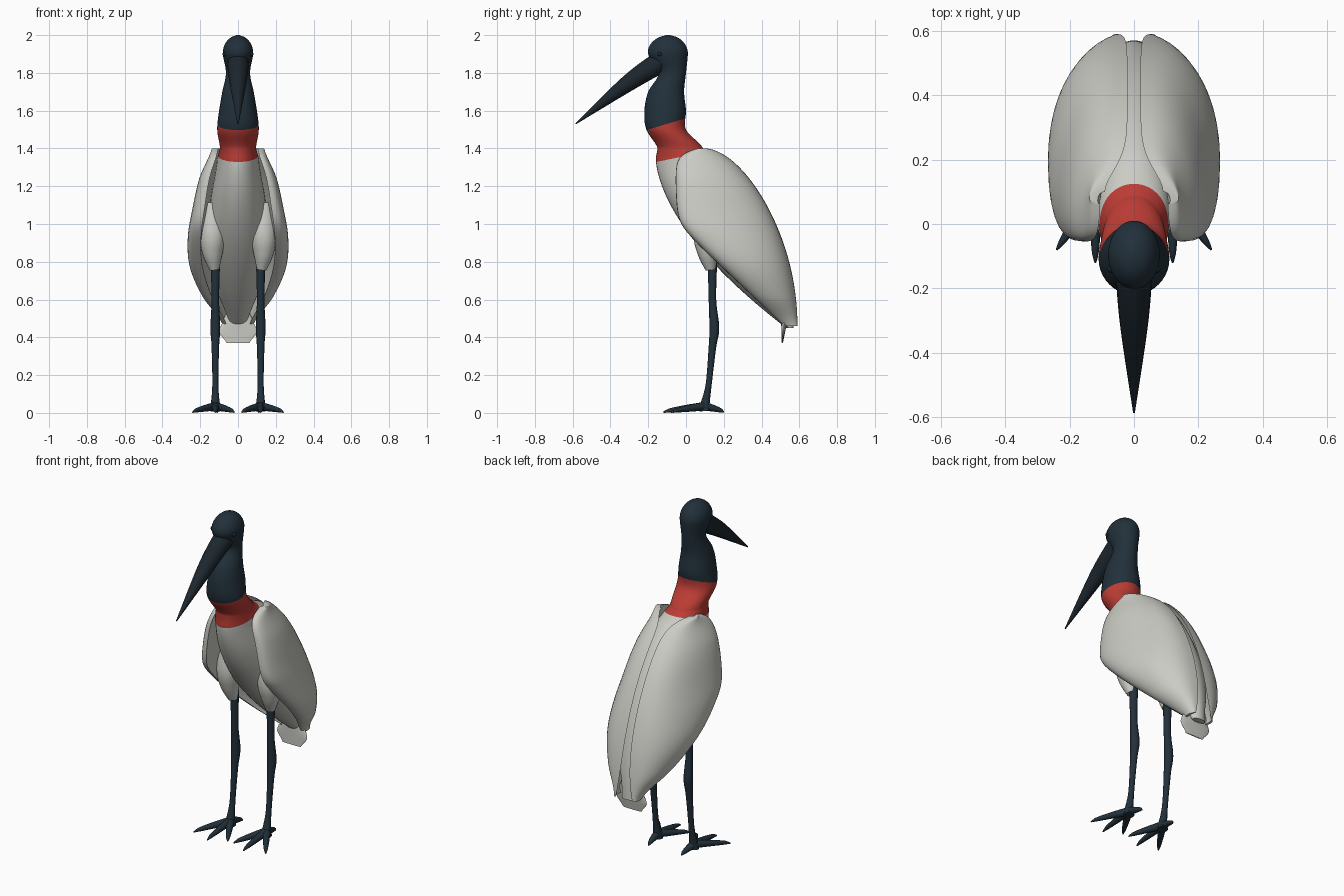
import bpy, bmesh, math
from mathutils import Vector

cube = bpy.data.objects.get("Cube")
if cube:
    bpy.data.objects.remove(cube, do_unlink=True)


def material(name, rgb):
    mat = bpy.data.materials.new(name)
    mat.use_nodes = True
    mat.diffuse_color = (*rgb, 1)
    mat.node_tree.nodes["Principled BSDF"].inputs["Base Color"].default_value = (*rgb, 1)
    return mat


NAVY = material("dark navy skin", (0.016, 0.03, 0.043))
BLACK = material("blackish bill", (0.012, 0.02, 0.027))
RED = material("red collar", (0.5, 0.045, 0.035))
WHITE = material("white plumage", (0.6, 0.6, 0.56))


def curve(values, t):
    """Smooth curve through evenly spaced values, with t from 0 to 1."""
    last = len(values) - 1
    i = min(int(t * last), last - 1)
    t = t * last - i
    a, b, c, d = (values[min(max(i + k, 0), last)] for k in (-1, 0, 1, 2))
    return b + t / 2 * (c - a + t * (2 * a - 5 * b + 4 * c - d
                                     + t * (3 * (b - c) + d - a)))


def steps(count):
    return [i / count for i in range(count + 1)]


def finish(ob, mats):
    for mat in mats:
        ob.data.materials.append(mat)
    bpy.ops.object.select_all(action="DESELECT")
    ob.select_set(True)
    bpy.context.view_layer.objects.active = ob
    bpy.ops.object.shade_smooth_by_angle(angle=math.radians(60))


def skin(name, rings, mats, side=1, cuts=()):
    """Skin closed rings, optionally cut by planes into colour bands."""
    bm = bmesh.new()
    loops = [[bm.verts.new((side * x, y, z)) for x, y, z in ring] for ring in rings]
    for upper, lower in zip(loops, loops[1:]):
        for j in range(len(upper)):
            bm.faces.new((upper[j - 1], upper[j], lower[j], lower[j - 1]))
    bm.faces.new(loops[0])
    bm.faces.new(loops[-1])
    for co, normal in cuts:
        bmesh.ops.bisect_plane(bm, geom=bm.verts[:] + bm.edges[:] + bm.faces[:],
                               plane_co=co, plane_no=normal)
    for face in bm.faces:
        centre = face.calc_center_median()
        face.material_index = sum((centre - Vector(co)).dot(Vector(normal)) < 0
                                  for co, normal in cuts)
    bmesh.ops.recalc_face_normals(bm, faces=bm.faces[:])
    mesh = bpy.data.meshes.new(name)
    bm.to_mesh(mesh)
    bm.free()
    ob = bpy.data.objects.new(name, mesh)
    bpy.context.collection.objects.link(ob)
    finish(ob, mats)


def oval(z, front, back, half, scale=1, sides=40):
    """Level oval ring between a front and a back position."""
    middle, depth = (front + back) / 2, (back - front) / 2
    return [(scale * half * math.cos(a), middle + scale * depth * math.sin(a), z)
            for a in (math.tau * j / sides for j in range(sides))]


def tube(points, count=24, sides=16):
    """Round rings along a smooth path of x, y, z and radius."""
    path = [[curve(axis, t) for axis in zip(*points)] for t in steps(count)]
    rings = []
    for i, (*centre, radius) in enumerate(path):
        start, end = path[max(i - 1, 0)], path[min(i + 1, count)]
        along = (Vector(end[:3]) - Vector(start[:3])).normalized()
        across = (Vector((1, 0, 0)) - along * along.x).normalized()
        up = along.cross(across)
        rings.append([Vector(centre) + radius * (across * math.cos(a) + up * math.sin(a))
                      for a in (math.tau * j / sides for j in range(sides))])
    return rings


# The back line is shared by the wings and the torso
WING_TOP, WING_LENGTH = 1.4, 0.94


def back_line(z):
    u = min(max((WING_TOP - z) / WING_LENGTH, 0), 1)
    return 0.1 + 0.49 * math.sin(u * math.pi / 2) ** 0.55


def wing_ring(t, sides=20):
    """Level crescent, wrapping from the breast round to the spine."""
    u = (1 - math.cos(math.pi * t)) / 2
    z = WING_TOP - WING_LENGTH * u
    shoulder = math.exp(-30 * u)
    slope = 1.07 * (1 - z)
    front = (slope + math.sqrt(slope ** 2 + 0.005)) / 2 - 0.06 + 0.12 * shoulder
    back = back_line(z)
    outer = curve((0.14, 0.2, 0.235, 0.26, 0.25, 0.185, 0.08), u)
    front_x = 0.75 * outer
    spine_x = 0.02 + 0.035 * u ** 6 + 0.07 * shoulder
    bulge = 0.95 * (outer - (front_x + spine_x) / 2)

    def point(s, depth):
        a = math.pi * s
        x = front_x + (spine_x - front_x) * s + depth * bulge * abs(math.sin(a)) ** 0.8
        return (x, (front + back - math.cos(a) * (back - front)) / 2, z)

    outside = [point(s, 1) for s in steps(sides)]
    inside = [point(s, 0.35) for s in steps(sides)[1:-1]]
    return outside + inside[::-1]


# Head and neck, with a domed crown
body = []
for t in steps(60):
    z = 2 - 0.6 * t
    crown = math.sqrt(max(1 - (max(z - 1.9, 0) / 0.1) ** 2, 0.01))
    body.append(oval(z, curve((-0.2, -0.2, -0.145, -0.2, -0.22, -0.21, -0.15), t),
                     curve((0.01, 0.01, 0, -0.01, 0, 0, 0.09), t),
                     curve((0.08, 0.08, 0.064, 0.083, 0.1, 0.11, 0.095), t), crown))

# Torso, sweeping back from the breast to the rump
for t in steps(36):
    z = 1.35 - 0.9 * t
    body.append(oval(z, 0.69 * t ** 1.7 - 0.16, back_line(z) - 0.02,
                     curve((0.11, 0.145, 0.16, 0.12, 0.04), t)))

# Dark neck, red collar and white body are parted by two slanting cuts
skin("head_neck_and_body", body, [NAVY, RED, WHITE],
     cuts=[((0, -0.2, 1.5), (0, -0.3, 1)), ((0, -0.15, 1.33), (0, -0.2, 1))])

# Long tapering bill
skin("bill", tube([(0, -0.1, 1.88, 0.06), (0, -0.3, 1.75, 0.045),
                   (0, -0.585, 1.53, 0.003)]), [BLACK])

# Tail fan, thinning towards its lower edge
tail = []
for t in steps(16):
    middle, thick = 0.53 - 0.02 * t, 0.03 - 0.027 * t
    tail.append(oval(0.6 - 0.23 * t, middle - thick, middle + thick,
                     curve((0.05, 0.06, 0.08, 0.1, 0.06), t)))
skin("tail", tail, [WHITE])

# Paired parts
LEG_X, HEEL_Y = 0.12, 0.1
thigh = [(0.13, 0.14, 1.1, 0.07), (0.135, 0.11, 0.95, 0.07),
         (0.135, 0.115, 0.85, 0.055), (0.125, 0.13, 0.76, 0.027)]
leg = [(0.14, 0.8, 0.025), (0.14, 0.6, 0.02), (0.15, 0.45, 0.026), (0.14, 0.35, 0.02),
       (0.12, 0.15, 0.016), (HEEL_Y, 0.04, 0.025), (HEEL_Y, 0.01, 0.03)]
toe_tips = {"outer": (0.24, -0.08), "middle": (LEG_X, -0.12),
            "inner": (0.02, -0.07), "hind": (0.11, 0.2)}

for label, side in (("left", 1), ("right", -1)):
    skin(label + "_wing", [wing_ring(t) for t in steps(60)], [WHITE], side)
    skin(label + "_thigh", tube(thigh), [WHITE], side)
    skin(label + "_leg", tube([(LEG_X, *p) for p in leg], 36), [NAVY], side)
    for toe, (tip_x, tip_y) in toe_tips.items():
        path = []
        for t in steps(8):
            radius = 0.003 + 0.02 * math.sqrt(1 - t)
            path.append((LEG_X + (tip_x - LEG_X) * t, HEEL_Y + (tip_y - HEEL_Y) * t,
                         radius + 0.012 * (1 - t), radius))
        skin(f"{label}_{toe}_toe", tube(path, 16, 12), [NAVY], side)
    # Small eye set into the side of the head
    bpy.ops.mesh.primitive_uv_sphere_add(radius=0.012, location=(0.07 * side, -0.14, 1.9))
    eye = bpy.context.object
    eye.name = label + "_eye"
    finish(eye, [BLACK])
